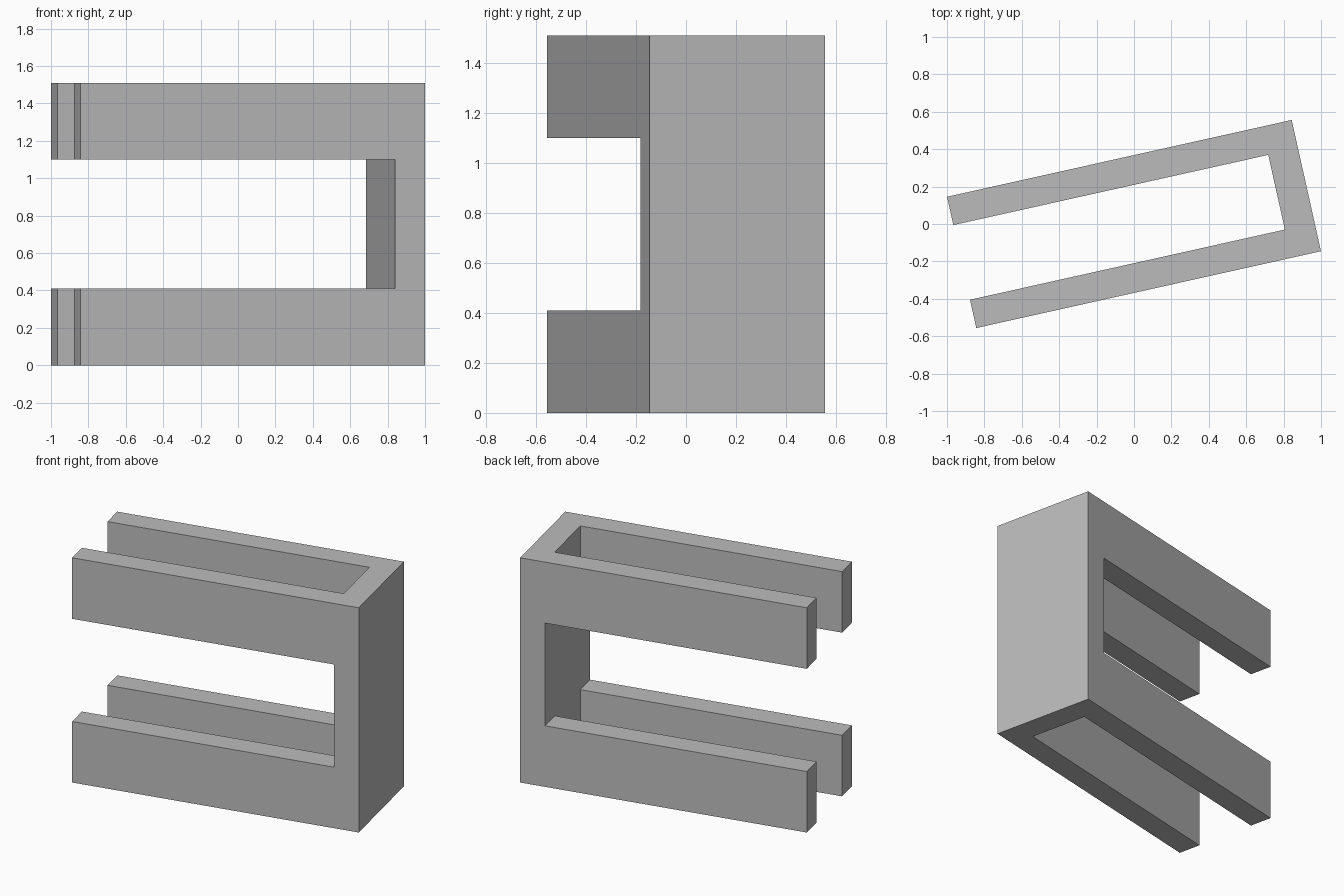
import bpy
import bmesh
import math

cube = bpy.data.objects.get("Cube")
if cube:
    bpy.data.objects.remove(cube, do_unlink=True)

LENGTH, WIDTH, HEIGHT = 1.888, 0.719, 1.51
PLATE = 0.163      # thickness of the end plate
ARM_W, ARM_H = 0.155, 0.41
ANGLE = math.radians(12.56)

# Flat colour
grey = bpy.data.materials.new("plain grey")
colour = (0.5, 0.5, 0.5, 1.0)
grey.use_nodes = True
grey.diffuse_color = colour
grey.node_tree.nodes["Principled BSDF"].inputs["Base Color"].default_value = colour

# End plate outline, divided so each corner cell is one arm section
bm = bmesh.new()
x_inner = LENGTH / 2 - PLATE
ys = (-WIDTH / 2, -WIDTH / 2 + ARM_W, WIDTH / 2 - ARM_W, WIDTH / 2)
zs = (0, ARM_H, HEIGHT - ARM_H, HEIGHT)
grid = [[bm.verts.new((x_inner, y, z)) for z in zs] for y in ys]
cells = {}
for i in range(3):
    for j in range(3):
        cells[i, j] = bm.faces.new((grid[i][j], grid[i][j + 1],
                                    grid[i + 1][j + 1], grid[i + 1][j]))


def extrude(faces, distance, keep):
    """Pull faces along the length of the frame."""
    result = bmesh.ops.extrude_face_region(bm, geom=faces, use_keep_orig=keep)
    verts = [g for g in result["geom"] if isinstance(g, bmesh.types.BMVert)]
    bmesh.ops.translate(bm, verts=verts, vec=(distance, 0, 0))


# Plate thickness, then the four arms
extrude(list(cells.values()), PLATE, True)
for i in (0, 2):
    for j in (0, 2):
        extrude([cells[i, j]], PLATE - LENGTH, False)
        if cells[i, j].is_valid:
            bm.faces.remove(cells[i, j])

# Merge coplanar faces and orient the shell
bmesh.ops.recalc_face_normals(bm, faces=bm.faces)
bmesh.ops.dissolve_limit(bm, angle_limit=math.radians(1),
                         verts=bm.verts, edges=bm.edges)
bmesh.ops.recalc_face_normals(bm, faces=bm.faces)

mesh = bpy.data.meshes.new("four_arm_bracket")
bm.to_mesh(mesh)
bm.free()
mesh.materials.append(grey)
bracket = bpy.data.objects.new("four_arm_bracket", mesh)
bracket.rotation_euler.z = ANGLE
bpy.context.collection.objects.link(bracket)
